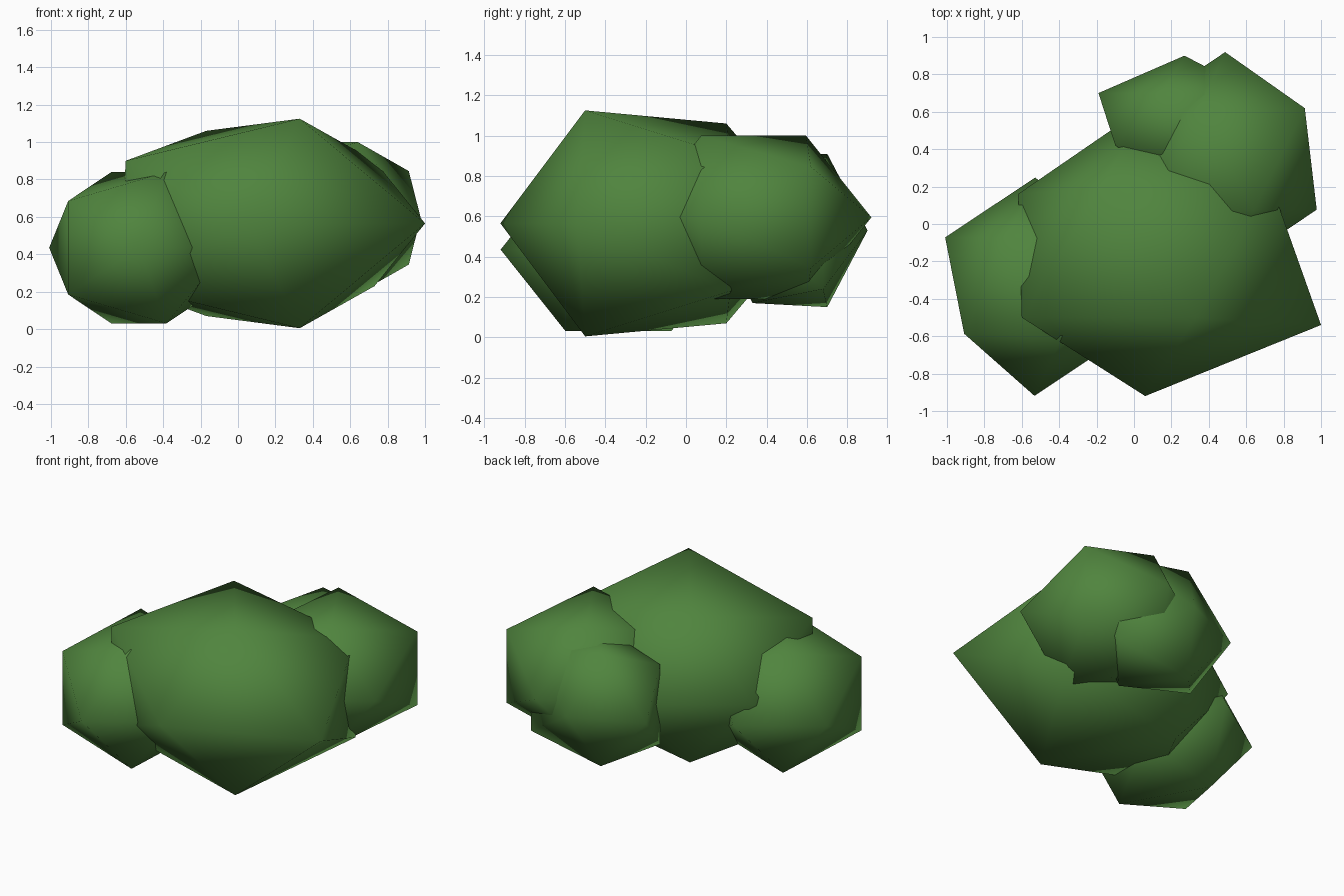
import bpy, bmesh, math
from mathutils import Vector

PHI = (1 + math.sqrt(5)) / 2

if "Cube" in bpy.data.objects:
    bpy.data.objects.remove(bpy.data.objects["Cube"], do_unlink=True)

# Single leaf colour
leaf = bpy.data.materials.new("leaf_green")
leaf.use_nodes = True
leaf_colour = (0.08, 0.233, 0.048, 1)
leaf.diffuse_color = leaf_colour
leaf.node_tree.nodes["Principled BSDF"].inputs["Base Color"].default_value = leaf_colour


def make_clump(name, points):
    """Wrap a smooth faceted shell around a set of corner points."""
    bm = bmesh.new()
    for point in points:
        bm.verts.new(point)
    bmesh.ops.convex_hull(bm, input=bm.verts)
    loose = [v for v in bm.verts if not v.link_faces]
    bmesh.ops.delete(bm, geom=loose, context="VERTS")
    bmesh.ops.recalc_face_normals(bm, faces=bm.faces)
    for face in bm.faces:
        face.smooth = True
    mesh = bpy.data.meshes.new(name)
    bm.to_mesh(mesh)
    bm.free()
    mesh.materials.append(leaf)
    clump = bpy.data.objects.new(name, mesh)
    bpy.context.collection.objects.link(clump)


def uneven_clump(name, middle, waist, paired):
    """Clump with corners at waist height, and corners paired above and below it."""
    points = [(x, y, middle) for x, y in waist]
    points += [(x, y, middle + side * h) for x, y, h in paired for side in (-1, 1)]
    make_clump(name, points)


def round_clump(name, centre, angle, width, height, squeeze=1.0, bulge=1.0):
    """Twenty-sided ball lying on an edge, turned about z and squeezed along x."""
    centre = Vector(centre)
    turn = math.radians(angle)
    along = Vector((math.cos(turn) * squeeze, math.sin(turn), 0)) * width
    across = Vector((-math.sin(turn) * squeeze, math.cos(turn), 0)) * width
    up = Vector((0, 0, height))
    points = []
    for a in (-1, 1):
        for b in (-1, 1):
            points.append(centre + a * along + b * PHI * up)
            points.append(centre + a * PHI * along + b * across)
            points.append(centre + a * PHI * bulge * across + b * up)
    make_clump(name, points)


# Large middle clump
uneven_clump("middle_leaf_clump", 0.565,
             [(1, -0.54), (0.06, -0.92), (-0.62, 0.16), (0.05, 0.62)],
             [(0.33, -0.5, 0.56), (-0.17, 0.2, 0.495), (-0.6, -0.5, 0.335), (0.73, 0.22, 0.335)])

# Low clump at the back
uneven_clump("back_leaf_clump", 0.53,
             [(-0.19, 0.7), (0.27, 0.9), (0.62, 0.35), (0.31, 0.14)],
             [(0.15, 0.7, 0.38), (0.4, 0.33, 0.36), (0.69, 0.68, 0.29), (-0.1, 0.42, 0.27)])

# Rounder clumps on either side
round_clump("right_leaf_clump", (-0.53, -0.335, 0.435), -58.5, 0.307, 0.25,
            squeeze=0.92, bulge=0.97)
round_clump("back_left_leaf_clump", (0.49, 0.335, 0.595), -58, 0.307, 0.25,
            squeeze=0.93, bulge=1.08)
